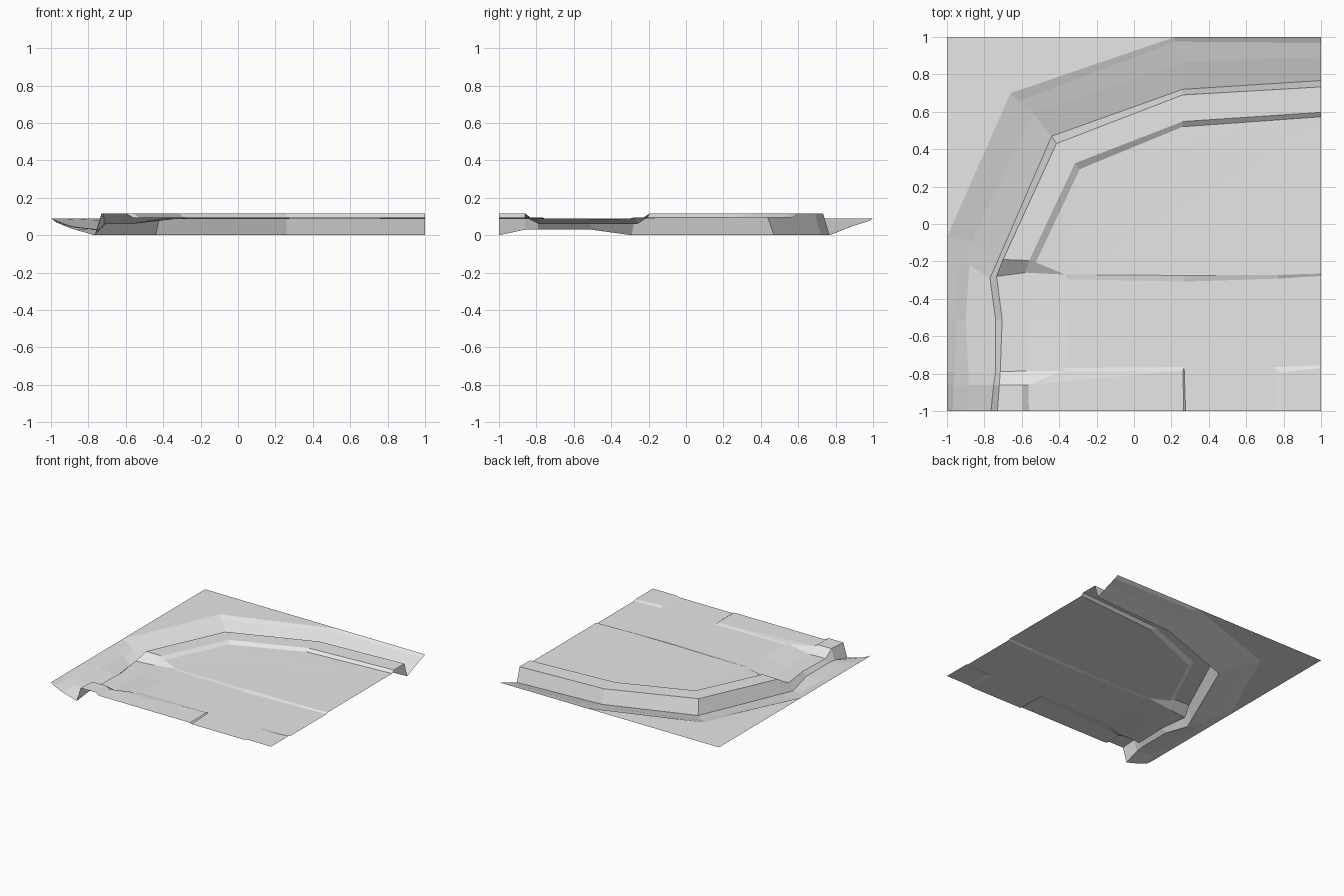
import bpy
import bmesh

if "Cube" in bpy.data.objects:
    bpy.data.objects.remove(bpy.data.objects["Cube"], do_unlink=True)

# Single plain colour for the whole terrain tile
stone = bpy.data.materials.new("plain_grey")
stone.use_nodes = True
GREY = (0.8, 0.8, 0.8, 1)
stone.diffuse_color = GREY
stone.node_tree.nodes["Principled BSDF"].inputs["Base Color"].default_value = GREY


def finish(name, bm):
    """Weld the sheet, turn every face upward and store it as an object."""
    bmesh.ops.remove_doubles(bm, verts=bm.verts, dist=0.0005)
    bm.normal_update()
    for face in bm.faces:
        if face.normal.z < 0:
            face.normal_flip()
    mesh = bpy.data.meshes.new(name)
    bm.to_mesh(mesh)
    bm.free()
    mesh.materials.append(stone)
    obj = bpy.data.objects.new(name, mesh)
    bpy.context.collection.objects.link(obj)
    return obj


def loft(name, *rings):
    """Bridge successive polylines that share the same number of stations."""
    bm = bmesh.new()
    for first, second in zip(rings, rings[1:]):
        for i in range(len(first) - 1):
            corners = [first[i], first[i + 1], second[i + 1], second[i]]
            bm.faces.new([bm.verts.new(corner) for corner in corners])
    return finish(name, bm)


def sheet(name, outline):
    """Fill one closed outline."""
    bm = bmesh.new()
    bm.faces.new([bm.verts.new(point) for point in outline])
    bmesh.ops.triangulate(bm, faces=bm.faces[:], ngon_method='EAR_CLIP')
    bmesh.ops.dissolve_limit(bm, angle_limit=0.005, verts=bm.verts[:], edges=bm.edges[:])
    return finish(name, bm)


def level(height, *points):
    return [(x, y, height) for x, y in points]


def path(points, heights):
    return [(x, y, z) for (x, y), z in zip(points, heights)]


# Heights shared by several parts
GROUND = 0.09
WALL_TOP = 0.116
FLOOR = 0.096
ROAD = 0.088
GATE = 0.06
CURB = 0.09

# Stations run along the wall: south end, gate, north-west corner, east end
bank_top = level(GROUND, (-1, -1), (-1, -.86), (-1, -.79), (-1, -.51), (-1, -.28),
                 (-1, -.07), (-.66, .7), (.22, 1), (1, 1))
bank_lip = path([(-.97, -1), (-.965, -.86), (-.96, -.79), (-.95, -.51), (-.95, -.24),
                 (-.965, -.07), (-.615, .655), (.22, .975), (1, .97)],
                [.068, .07, .07, .07, .07, .075, .075, .075, .075])
bank_foot = path([(-.89, -1), (-.885, -.86), (-.885, -.79), (-.9, -.51), (-.88, -.22),
                  (-.875, -.1), (-.54, .59), (.26, .865), (1, .895)],
                 [.035, .045, .048, .048, .04, .042, .045, .045, .05])
wall_base = path([(-.765, -1), (-.75, -.86), (-.74, -.79), (-.74, -.51), (-.77, -.29),
                  (-.735, -.21), (-.44, .47), (.26, .72), (1, .767)],
                 [0, .03, .03, .03, 0, 0, 0, 0, 0])
gate_rise = [WALL_TOP, WALL_TOP, GATE, GATE, GATE] + [WALL_TOP] * 4
wall_outer = path([(-.73, -1), (-.72, -.86), (-.715, -.79), (-.705, -.51), (-.735, -.28),
                   (-.7, -.19), (-.415, .43), (.26, .69), (1, .733)], gate_rise)
wall_inner = path([(-.595, -1), (-.595, -.86), (-.575, -.785), (-.57, -.51), (-.58, -.26),
                   (-.56, -.195), (-.315, .325), (.26, .548), (1, .597)], gate_rise)
floor_edge = path([(-.562, -1), (-.565, -.86), (-.38, -.785), (-.36, -.51), (-.37, -.27),
                   (-.525, -.205), (-.29, .293), (.26, .52), (1, .573)],
                  [FLOOR, FLOOR, CURB, CURB - .006, CURB] + [FLOOR] * 4)

# Flat land beyond the ditch
sheet("outer_ground", bank_top[5:8] + level(GROUND, (-1, 1)))

# Sloping ditch bank, then the wall with its gate dip and entrance ramp
loft("ditch_bank", bank_top, bank_lip, bank_foot, wall_base)
loft("wall_outer_face", wall_base, wall_outer)
loft("wall_walk", wall_outer, wall_inner)
loft("wall_inner_face_and_gate_ramp", wall_inner, floor_edge)

# Curb where the ramp meets the sunken road
road_west = level(ROAD, (-.365, -.77), (-.335, -.51), (-.35, -.295))
loft("ramp_curb", floor_edge[2:5], road_west)

# Raised courtyard inside the wall and its step down to the road
court_south = [floor_edge[4]] + level(FLOOR, (.27, -.275), (.77, -.272), (1, -.265))
road_north = [road_west[2]] + level(ROAD, (.27, -.308), (.77, -.292), (1, -.277))
sheet("courtyard", floor_edge[5:] + court_south[::-1])
loft("courtyard_step", court_south, road_north)

# Raised south yard with a step along two sides
yard_rim = [floor_edge[2]] + level(FLOOR, (.262, -.785), (.265, -1))
yard_foot = [road_west[0]] + level(ROAD, (.268, -.765), (.276, -1))
sheet("south_yard", floor_edge[:2] + yard_rim)
loft("south_yard_step", yard_rim, yard_foot)

# Raised south-east corner with a sloping rim
corner_rim = level(FLOOR, (.79, -1), (.785, -.795), (1, -.77))
corner_foot = level(ROAD, (.75, -1), (.75, -.765), (1, -.755))
sheet("corner_yard", corner_rim + level(FLOOR, (1, -1)))
loft("corner_yard_step", corner_rim, corner_foot)

# Sunken road between the raised yards
sheet("road", road_west + road_north[1:] + corner_foot[::-1] + yard_foot[:0:-1])
